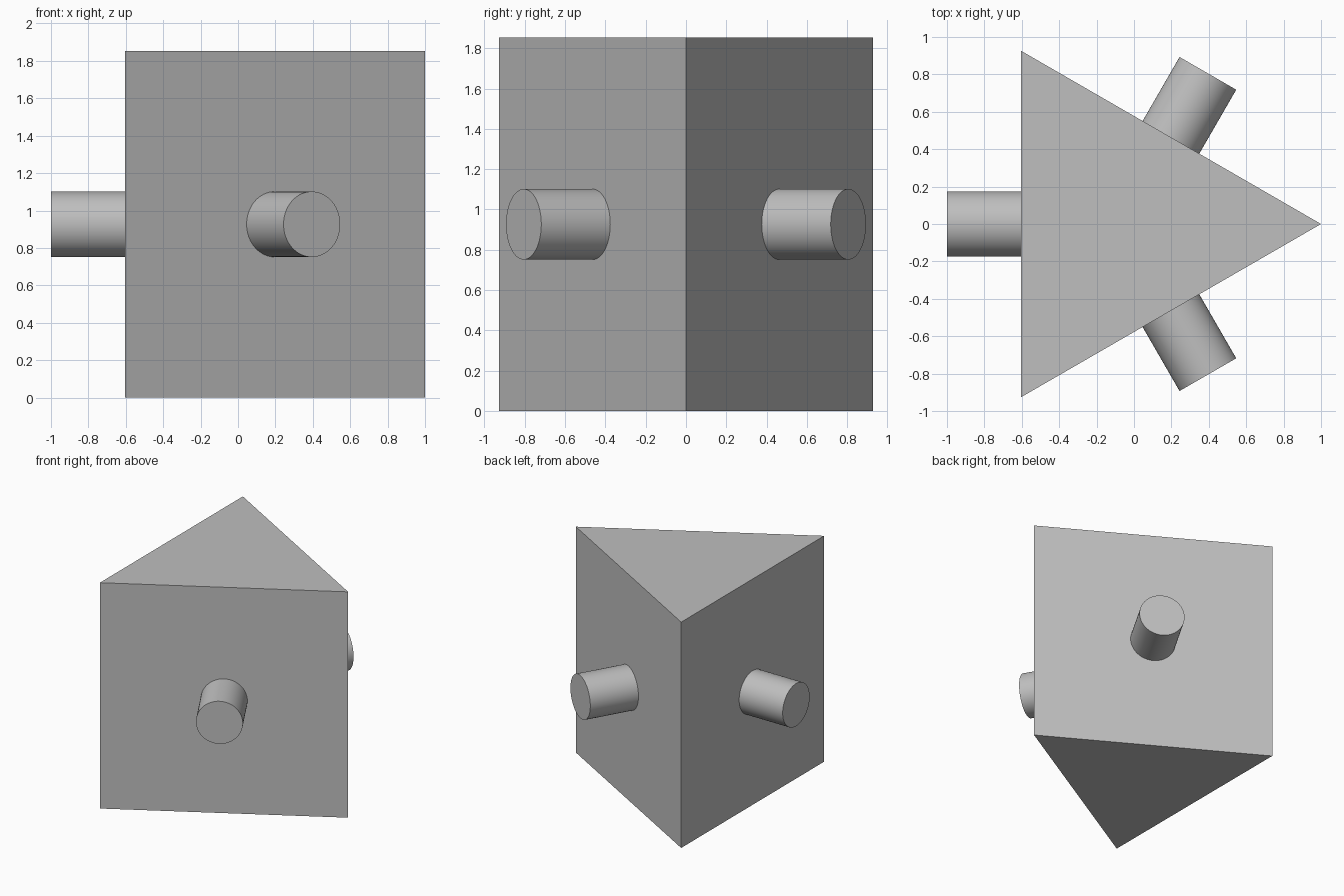
import bpy
from math import pi, cos, sin, radians
from mathutils import Matrix, Vector

cube = bpy.data.objects.get("Cube")
if cube:
    bpy.data.objects.remove(cube, do_unlink=True)

RADIUS = 1.07            # circumradius of the triangular body
HEIGHT = 1.853
CENTRE = Vector((1 - RADIUS, 0, HEIGHT / 2))
PEG_RADIUS = 0.175
PEG_TIP = 0.93           # distance of peg end from the body axis
PEG_ROOT = RADIUS / 2 - 0.02

grey = bpy.data.materials.new("plain grey")
grey.use_nodes = True
colour = (0.52, 0.52, 0.52, 1)
grey.diffuse_color = colour
grey.node_tree.nodes["Principled BSDF"].inputs["Base Color"].default_value = colour


def finish(name):
    obj = bpy.context.object
    obj.name = obj.data.name = name
    obj.data.materials.append(grey)
    return obj


# Triangular prism body, one corner pointing to +x
bpy.ops.mesh.primitive_cylinder_add(vertices=3, radius=RADIUS, depth=HEIGHT)
body = finish("prism_body")
first = max(body.data.vertices, key=lambda v: v.co.y).co
body.data.transform(Matrix.Rotation(-pi / 2 if abs(first.x) < 0.01 else 0, 4, "Z"))
body.location = CENTRE

# One round peg standing out from the middle of each side
for name, degrees in (("back_peg", 60), ("right_peg", 180), ("front_peg", 300)):
    angle = radians(degrees)
    outward = Vector((cos(angle), sin(angle), 0))
    bpy.ops.mesh.primitive_cylinder_add(
        vertices=64, radius=PEG_RADIUS, depth=PEG_TIP - PEG_ROOT,
        location=CENTRE + outward * (PEG_TIP + PEG_ROOT) / 2,
        rotation=(0, pi / 2, angle))
    finish(name)
    bpy.ops.object.shade_smooth_by_angle(angle=radians(30))
